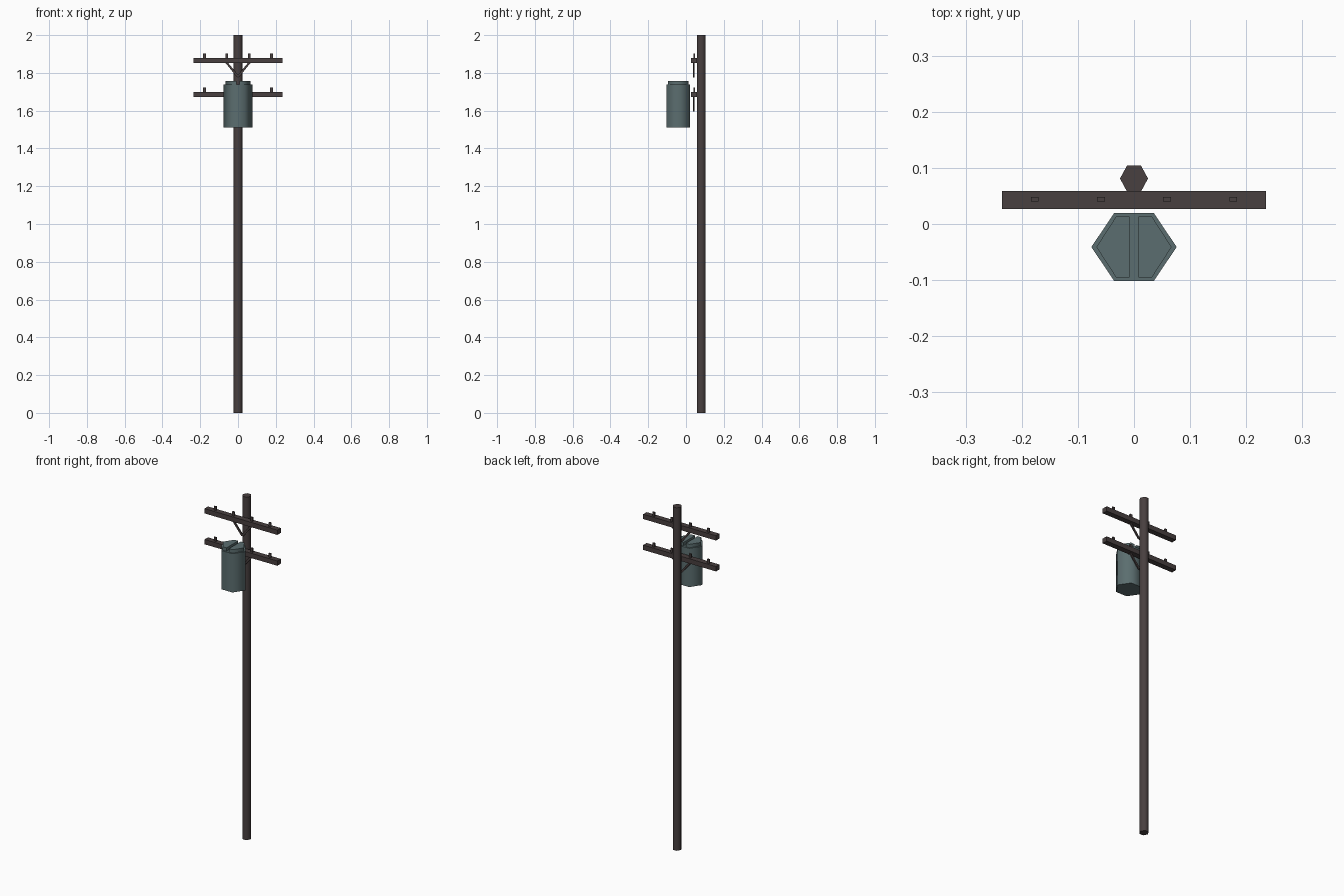
import bpy, bmesh, math
from mathutils import Vector

if "Cube" in bpy.data.objects:
    bpy.data.objects.remove(bpy.data.objects["Cube"])


def material(name, rgb):
    m = bpy.data.materials.new(name)
    m.diffuse_color = (*rgb, 1)
    m.use_nodes = True
    m.node_tree.nodes["Principled BSDF"].inputs["Base Color"].default_value = m.diffuse_color
    return m


WOOD = material("dark brown wood", (0.065, 0.050, 0.050))
STEEL = material("grey green steel", (0.105, 0.155, 0.160))


def prism(name, outline, z0, z1, mat, smooth=False):
    """Extrude an xy outline from z0 to z1."""
    bm = bmesh.new()
    face = bm.faces.new([bm.verts.new((x, y, z0)) for x, y in outline])
    top = bmesh.ops.extrude_face_region(bm, geom=[face])["geom"]
    bmesh.ops.translate(bm, vec=(0, 0, z1 - z0),
                        verts=[v for v in top if isinstance(v, bmesh.types.BMVert)])
    bmesh.ops.recalc_face_normals(bm, faces=bm.faces)
    me = bpy.data.meshes.new(name)
    bm.to_mesh(me)
    bm.free()
    me.materials.append(mat)
    ob = bpy.data.objects.new(name, me)
    bpy.context.collection.objects.link(ob)
    if smooth:
        bpy.ops.object.select_all(action='DESELECT')
        ob.select_set(True)
        bpy.context.view_layer.objects.active = ob
        bpy.ops.object.shade_smooth_by_angle(angle=math.radians(70))
    return ob


def box(name, cx, cy, w, d, z0, z1, mat):
    return prism(name, [(cx - w / 2, cy - d / 2), (cx + w / 2, cy - d / 2),
                        (cx + w / 2, cy + d / 2), (cx - w / 2, cy + d / 2)], z0, z1, mat)


def hexagon(cy, rx, flat, ry):
    return [(rx, cy), (flat, cy + ry), (-flat, cy + ry),
            (-rx, cy), (-flat, cy - ry), (flat, cy - ry)]


# Pole
prism("pole", hexagon(0.081, 0.025, 0.0125, 0.023), 0, 2, WOOD, True)

# Crossarms with pegs and V braces
for level, z in (("upper", 1.866), ("lower", 1.686)):
    box(level + "_crossarm", 0, 0.043, 0.47, 0.032, z - 0.014, z + 0.014, WOOD)
    for i, x in enumerate((-0.177, -0.059, 0.059, 0.177)):
        box(f"{level}_peg_{i}", x, 0.044, 0.014, 0.008, z + 0.012, z + 0.037, WOOD)
    for side in (-1, 1):
        a, b = Vector((0, 0.041, z - 0.086)), Vector((side * 0.062, 0.041, z - 0.010))
        brace = box(f"{level}_brace_{side}", 0, 0, 0.011, 0.007, 0, (b - a).length, WOOD)
        brace.location = a
        brace.rotation_euler = (0, math.atan2(b.x - a.x, b.z - a.z), 0)

# Transformer can with two raised lid halves separated by a slot
CY = -0.041
prism("transformer_can", hexagon(CY, 0.076, 0.035, 0.061), 1.512, 1.738, STEEL, True)
for side in (-1, 1):
    half = [(side * 0.008, CY - 0.054), (side * 0.032, CY - 0.054), (side * 0.067, CY),
            (side * 0.032, CY + 0.054), (side * 0.008, CY + 0.054)]
    prism(f"transformer_lid_{side}", half, 1.737, 1.758, STEEL, True)
